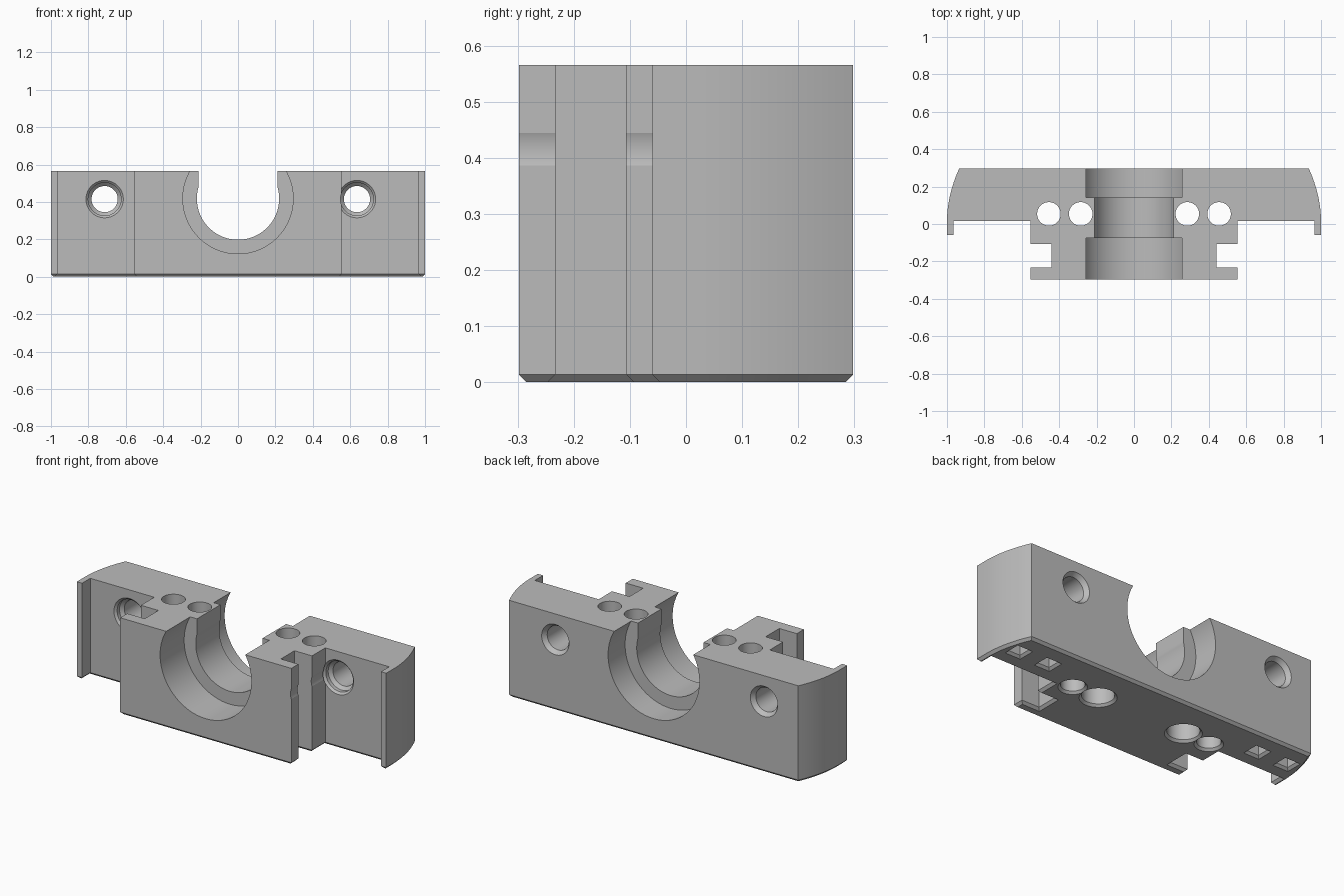
import bpy, bmesh, math
from mathutils import Matrix, Vector

cube = bpy.data.objects.get("Cube")
if cube:
    bpy.data.objects.remove(cube, do_unlink=True)

HEIGHT = 0.565
CHAMFER = 0.014


def make_object(name, bm):
    bmesh.ops.recalc_face_normals(bm, faces=bm.faces[:])
    mesh = bpy.data.meshes.new(name)
    bm.to_mesh(mesh)
    bm.free()
    obj = bpy.data.objects.new(name, mesh)
    bpy.context.collection.objects.link(obj)
    return obj


def loft(name, rings, matrix=Matrix()):
    """Closed solid through a stack of matching point rings."""
    bm = bmesh.new()
    rows = [[bm.verts.new(matrix @ Vector(p)) for p in ring] for ring in rings]
    n = len(rows[0])
    for a, b in zip(rows, rows[1:]):
        for i in range(n):
            j = (i + 1) % n
            bm.faces.new((a[i], a[j], b[j], b[i]))
    bm.faces.new(rows[0][::-1])
    bm.faces.new(rows[-1])
    return make_object(name, bm)


def turned(name, steps, location, along_y=False, sides=48):
    """Stepped round (or square) tool from (radius, position) pairs."""
    matrix = Matrix.Translation(location)
    if along_y:
        matrix = matrix @ Matrix.Rotation(-math.pi / 2, 4, 'X')
    angles = [2 * math.pi * (i + 0.5) / sides for i in range(sides)]
    rings = [[(r * math.cos(a), r * math.sin(a), t) for a in angles] for r, t in steps]
    return loft(name, rings, matrix)


def inset(points, d):
    """Mitred inward offset of a counter-clockwise outline."""
    result = []
    for i, p in enumerate(points):
        p = Vector(p)
        e1 = (p - Vector(points[i - 1])).normalized()
        e2 = (Vector(points[(i + 1) % len(points)]) - p).normalized()
        n1, n2 = Vector((-e1.y, e1.x)), Vector((-e2.y, e2.x))
        result.append(p + (n1 + n2) * (d / (1 + n1.dot(n2))))
    return result


# Plan outline: T-slotted centre block, hooked wings, bowed ends
half = [(0.553, -0.298), (0.553, -0.233), (0.44, -0.233), (0.44, -0.107),
        (0.553, -0.107), (0.553, 0.016), (0.966, 0.016), (0.966, -0.06), (1.0, -0.06)]
half += [(1 - 0.066 * (i / 12) ** 2, 0.01 + 0.288 * i / 12) for i in range(13)]
outline = half + [(-x, y) for x, y in reversed(half)]
body = loft("bearing_block", [
    [(p[0], p[1], 0) for p in inset(outline, CHAMFER)],
    [(x, y, CHAMFER) for x, y in outline],
    [(x, y, HEIGHT) for x, y in outline]])

cutters = []

# Stepped bearing seat with a straight-sided open throat
cutters.append(turned("seat_cutter", [
    (0.295, -0.5), (0.295, -0.076), (0.22, -0.076), (0.22, 0.141),
    (0.295, 0.141), (0.295, 0.5)], (0, 0, 0.418), True, 96))
throat = [(-0.212, -0.09), (0.212, -0.09), (0.212, 0.15), (-0.212, 0.15)]
cutters.append(loft("throat_cutter", [[(x, y, z) for x, y in throat] for z in (0.44, 0.8)]))

# Countersunk bolt holes through the wings
for x in (-0.713, 0.636):
    cutters.append(turned("bolt_cutter", [
        (0.088, -0.5), (0.088, 0.002), (0.101, 0.015), (0.088, 0.028), (0.088, 0.05),
        (0.07, 0.068), (0.07, 0.273), (0.09, 0.3), (0.09, 0.5)], (x, 0, 0.415), True))

# Vertical rod holes and square pockets in the underside
for side in (-1, 1):
    cutters.append(turned("outer_rod_cutter", [
        (0.088, -0.012), (0.063, 0.013), (0.063, 0.8)], (side * 0.455, 0.054, 0)))
    cutters.append(turned("inner_rod_cutter", [
        (0.11, -0.012), (0.085, 0.013), (0.085, 0.15), (0.063, 0.15), (0.063, 0.8)],
        (side * 0.285, 0.054, 0)))
    for x in (0.7, 0.895):
        q = math.sqrt(2)
        cutters.append(turned("pocket_cutter", [
            (0.062 * q, -0.012), (0.037 * q, 0.013), (0.037 * q, 0.12)],
            (side * x, 0.15, 0), sides=4))

# Cut everything out, then discard the tools
for tool in cutters:
    tool.hide_render = True
    mod = body.modifiers.new(tool.name, 'BOOLEAN')
    mod.operation = 'DIFFERENCE'
    mod.solver = 'EXACT'
    mod.object = tool
graph = bpy.context.evaluated_depsgraph_get()
graph.update()
result = bpy.data.meshes.new_from_object(body.evaluated_get(graph))
body.modifiers.clear()
body.data = result
for tool in cutters:
    bpy.data.objects.remove(tool, do_unlink=True)

# Single grey finish
grey = bpy.data.materials.new("plain_grey")
grey.use_nodes = True
colour = (0.5, 0.5, 0.5, 1)
grey.diffuse_color = colour
grey.node_tree.nodes["Principled BSDF"].inputs["Base Color"].default_value = colour
body.data.materials.clear()
body.data.materials.append(grey)

bpy.ops.object.select_all(action='DESELECT')
body.select_set(True)
bpy.context.view_layer.objects.active = body
bpy.ops.object.shade_smooth_by_angle(angle=math.radians(20))
